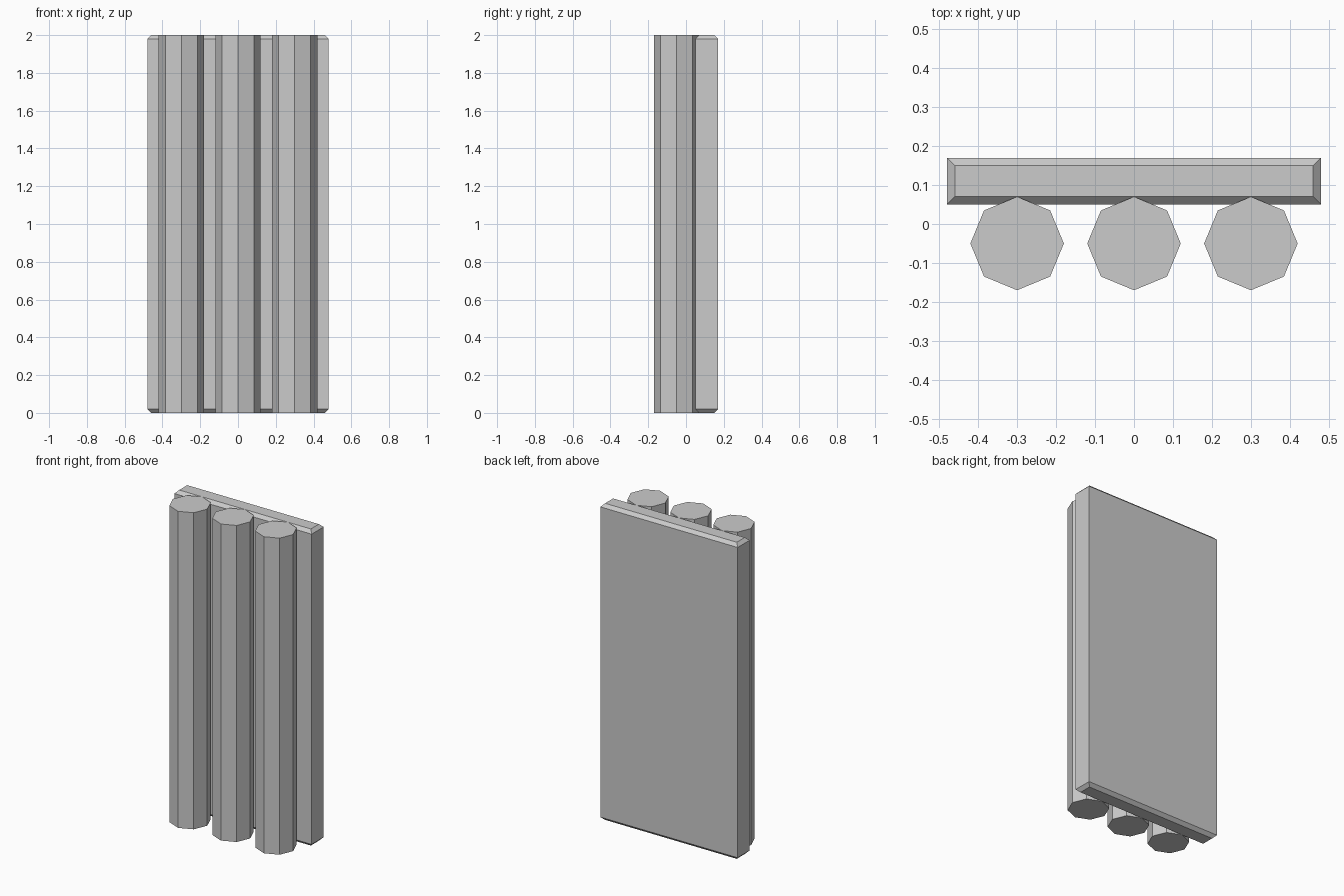
import bpy, bmesh

if "Cube" in bpy.data.objects:
    bpy.data.objects.remove(bpy.data.objects["Cube"])

HEIGHT = 2.0


def make_object(name, bm):
    bmesh.ops.recalc_face_normals(bm, faces=bm.faces)
    mesh = bpy.data.meshes.new(name)
    bm.to_mesh(mesh)
    bm.free()
    obj = bpy.data.objects.new(name, mesh)
    bpy.context.collection.objects.link(obj)
    return obj


# Back board: sharp vertical edges, chamfered rims at top and bottom
width, depth, chamfer = 0.96, 0.12, 0.02
bm = bmesh.new()
bmesh.ops.create_cube(bm, size=1)
for v in bm.verts:
    v.co = (v.co.x * width, v.co.y * depth, (v.co.z + 0.5) * HEIGHT)
rims = [e for e in bm.edges if abs(e.verts[0].co.z - e.verts[1].co.z) < 1e-4]
bmesh.ops.bevel(bm, geom=rims, offset=chamfer, segments=1, affect='EDGES')
board = make_object("back_board", bm)
board.location.y = 0.11

# Three eight-sided posts, slightly sunk into the board
for side, x in (("left", -0.3), ("middle", 0.0), ("right", 0.3)):
    bm = bmesh.new()
    bmesh.ops.create_cone(bm, cap_ends=True, segments=8,
                          radius1=0.12, radius2=0.12, depth=HEIGHT)
    post = make_object(side + "_post", bm)
    post.location = (x, -0.05, HEIGHT / 2)
